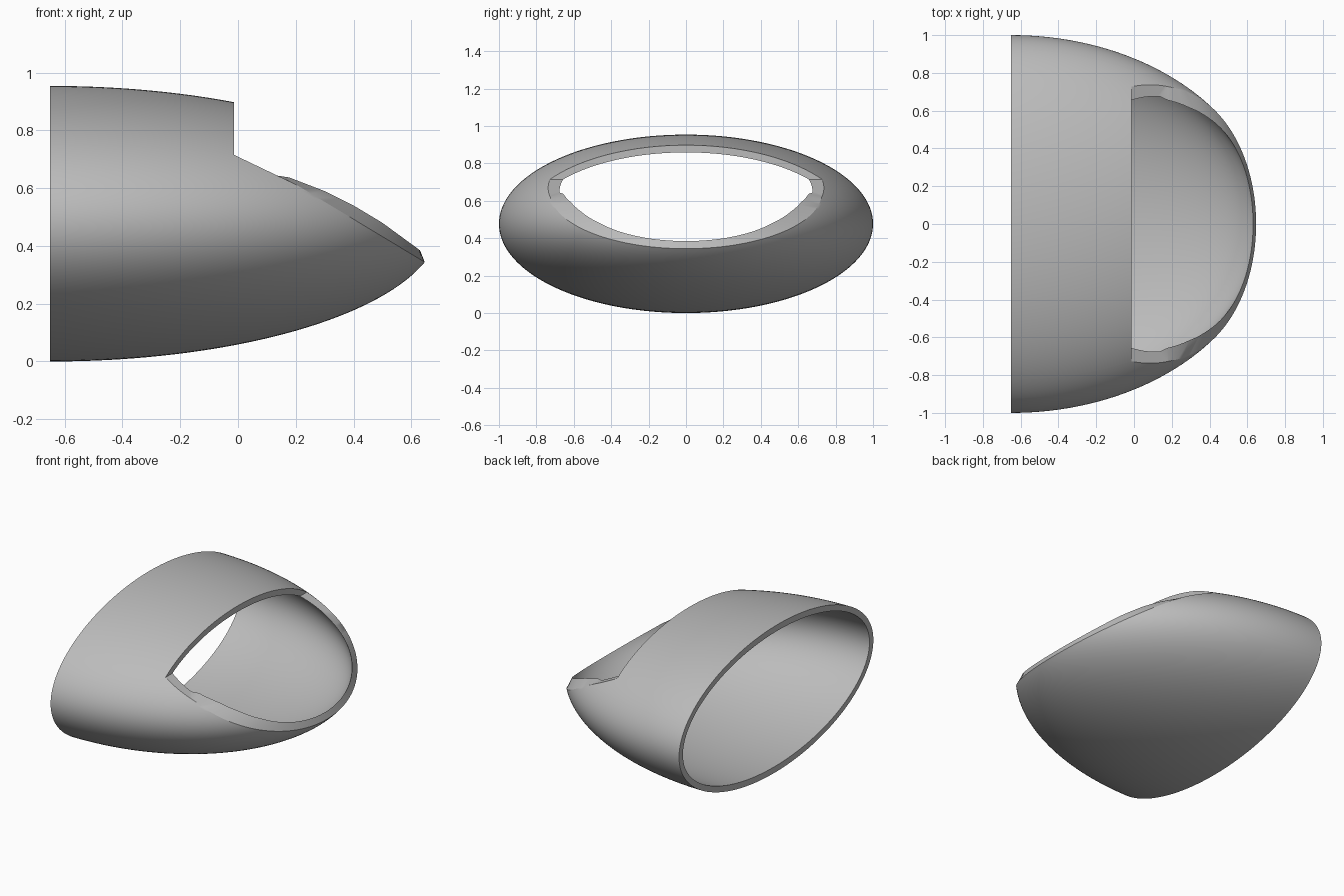
import bpy, bmesh, math

cube = bpy.data.objects.get("Cube")
if cube:
    bpy.data.objects.remove(cube, do_unlink=True)

BACK, MID = -0.65, 0.477            # open back plane and height of the axis
OUTER = (1.35, 1.0, 0.477)          # radii of the outer skin
WALL = 0.04
INNER = tuple(r - WALL for r in OUTER)
CUT = [(-0.013, 0.715), (0.2, 0.613), (0.645, 0.345), (0.75, 0.28)]
LIP = [(0.0, 0.7), (0.175, 0.638), (0.3, 0.59), (0.4, 0.54), (0.5, 0.48),
       (0.63, 0.385), (0.75, 0.29)]
ROWS = 36


def height(line, x):
    for (xa, za), (xb, zb) in zip(line, line[1:]):
        if x <= xb:
            return za + (zb - za) * (x - xa) / (xb - xa)
    return line[-1][1]


def point(radii, phi, t):
    ring = math.cos(t)
    return (BACK + radii[0] * math.sin(t),
            radii[1] * ring * math.cos(phi),
            MID + radii[2] * ring * math.sin(phi))


def angle_through(radii, x, z):
    """Angle of the meridian that passes through a side-profile point."""
    ring = math.sqrt(1 - ((x - BACK) / radii[0]) ** 2)
    return math.asin((z - MID) / radii[2] / ring)


def meridian_end(radii, phi, line):
    """Where a meridian first enters the cut-away opening."""
    def removed(t):
        x, _, z = point(radii, phi, t)
        return x > CUT[0][0] and z > height(line, x)
    steps = 150
    hi = next(i for i in range(steps + 1) if removed(i / steps * math.pi / 2))
    lo, hi = (hi - 1) / steps * math.pi / 2, hi / steps * math.pi / 2
    for _ in range(25):
        mid = (lo + hi) / 2
        lo, hi = (lo, mid) if removed(mid) else (mid, hi)
    return hi


def columns(radii, step_point, lip_line):
    """Half the meridians: lipped front, plain sloped sides, upright top."""
    step = angle_through(radii, *step_point)
    corner = angle_through(radii, *CUT[0])
    spans = [(-math.pi / 2, step - 0.002, 60, lip_line),
             (step + 0.002, corner, 12, CUT),
             (corner + 0.001, math.pi / 2, 40, CUT)]
    result = []
    for a, b, n, line in spans:
        for i in range(n + 1):
            phi = a + (b - a) * i / n
            result.append((phi, meridian_end(radii, phi, line)))
    return result


def skin(bm, radii, half):
    mirrored = [(math.pi - phi, end) for phi, end in reversed(half[1:-1])]
    return [[bm.verts.new(point(radii, phi, end * r / ROWS)) for r in range(ROWS + 1)]
            for phi, end in half + mirrored]


# Hollow shell: two skins joined by the back rim and the opening rim
bm = bmesh.new()
outer = skin(bm, OUTER, columns(OUTER, (0.18, height(CUT, 0.18)), CUT))
inner = skin(bm, INNER, columns(INNER, LIP[1], LIP))
count = len(outer)
for i in range(count):
    j = (i + 1) % count
    for r in range(ROWS):
        bm.faces.new((outer[i][r], outer[j][r], outer[j][r + 1], outer[i][r + 1]))
        bm.faces.new((inner[i][r + 1], inner[j][r + 1], inner[j][r], inner[i][r]))
    bm.faces.new((outer[j][0], outer[i][0], inner[i][0], inner[j][0]))
    bm.faces.new((outer[i][-1], outer[j][-1], inner[j][-1], inner[i][-1]))
bmesh.ops.recalc_face_normals(bm, faces=bm.faces)
mesh = bpy.data.meshes.new("hollow_shell")
bm.to_mesh(mesh)
bm.free()
shell = bpy.data.objects.new("hollow_shell", mesh)
bpy.context.collection.objects.link(shell)

# Plain grey
grey = bpy.data.materials.new("grey")
grey.use_nodes = True
colour = (0.5, 0.5, 0.5, 1)
grey.diffuse_color = colour
grey.node_tree.nodes["Principled BSDF"].inputs["Base Color"].default_value = colour
mesh.materials.append(grey)

# Smooth skins with crisp rims
bpy.ops.object.select_all(action='DESELECT')
shell.select_set(True)
bpy.context.view_layer.objects.active = shell
bpy.ops.object.shade_smooth_by_angle(angle=math.radians(30))
